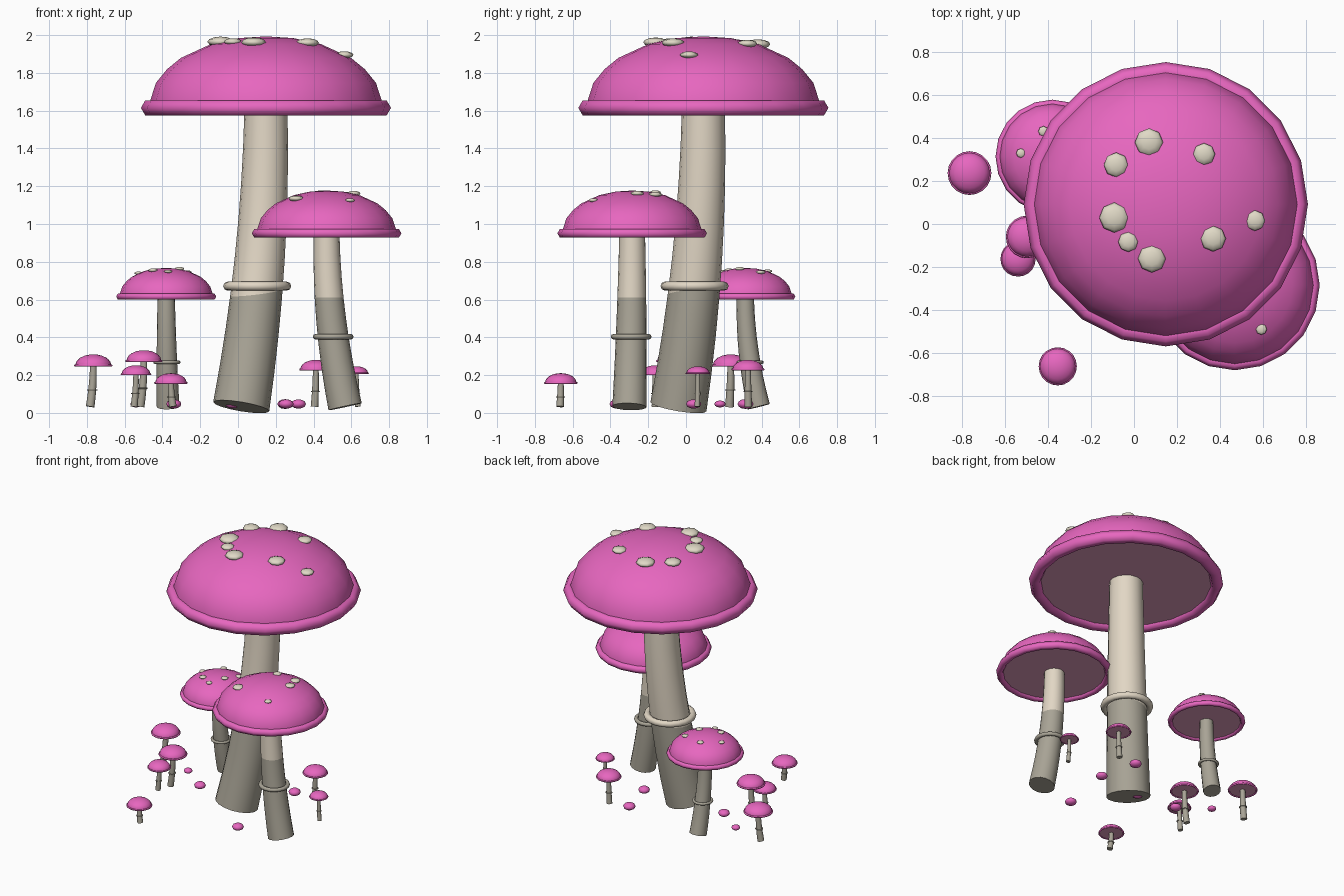
import bpy, bmesh, math
from mathutils import Vector, Matrix

if "Cube" in bpy.data.objects:
    bpy.data.objects.remove(bpy.data.objects["Cube"])


def lin(c):
    c /= 255
    return c / 12.92 if c <= 0.04045 else ((c + 0.055) / 1.055) ** 2.4


def material(name, rgb):
    m = bpy.data.materials.new(name)
    m.diffuse_color = (*[lin(c) for c in rgb], 1)
    m.use_nodes = True
    m.node_tree.nodes["Principled BSDF"].inputs["Base Color"].default_value = m.diffuse_color
    return m


PINK = material("cap pink", (232, 103, 192))
CREAM = material("stem cream", (226, 215, 197))
GREY = material("lower stem grey", (169, 164, 150))
GILL = material("gill pale pink", (225, 157, 191))
SPOT = material("spot ivory", (224, 217, 198))

SHADE_LINE = 0.61   # stems turn grey below this height
CAP_SIDES = 20


def finish(name, bm, mats, angle=45):
    bmesh.ops.recalc_face_normals(bm, faces=bm.faces)
    mesh = bpy.data.meshes.new(name)
    bm.to_mesh(mesh)
    bm.free()
    for m in mats:
        mesh.materials.append(m)
    ob = bpy.data.objects.new(name, mesh)
    bpy.context.collection.objects.link(ob)
    bpy.ops.object.select_all(action='DESELECT')
    ob.select_set(True)
    bpy.context.view_layer.objects.active = ob
    bpy.ops.object.shade_smooth_by_angle(angle=math.radians(angle))
    return ob


def grey_below(bm, co=(0, 0, SHADE_LINE), normal=(0, 0, 1)):
    bmesh.ops.bisect_plane(bm, geom=bm.verts[:] + bm.edges[:] + bm.faces[:],
                           plane_co=co, plane_no=normal)
    for f in bm.faces:
        f.material_index = int((f.calc_center_median() - Vector(co)).dot(Vector(normal)) < 0)


def bridge(bm, loops, closed=False):
    n = len(loops[0])
    pairs = list(zip(loops, loops[1:]))
    if closed:
        pairs.append((loops[-1], loops[0]))
    for a, b in pairs:
        for i in range(n):
            j = (i + 1) % n
            bm.faces.new((a[i], a[j], b[j], b[i]))


def circle(bm, centre, r, n, rot=None):
    rot = rot or Matrix.Identity(3)
    return [bm.verts.new(centre + rot @ Vector((r * math.sin(2 * math.pi * i / n),
                                                r * math.cos(2 * math.pi * i / n), 0)))
            for i in range(n)]


def torus(bm, centre, major, minor, n, m=8):
    loops = []
    for k in range(m):
        a = 2 * math.pi * k / m
        c = centre + Vector((0, 0, minor * math.sin(a)))
        loops.append(circle(bm, c, major + minor * math.cos(a), n))
    bridge(bm, loops, closed=True)


# Dome outline as (radius, height), relative to the rim radius
DOME = [(0.93, 0.04), (0.925, 0.12), (0.88, 0.26), (0.79, 0.37), (0.68, 0.46),
        (0.44, 0.57), (0.22, 0.618)]
DOME_TOP = 0.632


def dome_height(r):
    pts = DOME[1:] + [(0, DOME_TOP)]
    for (r0, h0), (r1, h1) in zip(pts, pts[1:]):
        if r1 <= r <= r0:
            return h0 + (h1 - h0) * (r0 - r) / (r0 - r1)
    return DOME[1][1]


def flat_ball(name, x, y, z, r, h, mat, n=8):
    bm = bmesh.new()
    bmesh.ops.create_uvsphere(bm, u_segments=n, v_segments=6, radius=1)
    bmesh.ops.transform(bm, matrix=Matrix.Translation((x, y, z)) @ Matrix.Diagonal((r, r, h, 1)),
                        verts=bm.verts)
    finish(name, bm, [mat], 80)


def mushroom(name, x, y, z, R, foot, spots=(), shade=((0, 0, SHADE_LINE), (0, 0, 1))):
    """z is the underside of the rim, foot is the xy of the stem base."""
    base = Vector((x, y, z))
    # cap dome
    bm = bmesh.new()
    loops = [circle(bm, base + Vector((0, 0, h * R)), r * R, CAP_SIDES) for r, h in DOME]
    bridge(bm, loops)
    tip = bm.verts.new(base + Vector((0, 0, DOME_TOP * R)))
    for i in range(CAP_SIDES):
        bm.faces.new((loops[-1][i], loops[-1][(i + 1) % CAP_SIDES], tip))
    # gills close the underside
    gills = bm.faces.new(loops[0])
    gills.material_index = 1
    finish(name + "_cap", bm, [PINK, GILL])
    # rolled rim with a six-sided section
    bm = bmesh.new()
    torus(bm, base + Vector((0, 0, 0.06 * R)), 0.932 * R, 0.068 * R, CAP_SIDES, 6)
    finish(name + "_rim", bm, [PINK], 65)

    # bent, tapering stem
    r0 = 0.227 * R
    p0 = Vector((foot[0], foot[1], 0.033))
    p2 = base + Vector((0, 0, 0.045 * R))
    p1 = Vector((x, y, (p0.z + p2.z) / 2))

    def path(t):
        return p0 * (1 - t) ** 2 + p1 * 2 * t * (1 - t) + p2 * t * t

    bm = bmesh.new()
    loops = []
    for k in range(9):
        t = k / 8
        tangent = (p1 - p0) * (1 - t) + (p2 - p1) * t
        rot = Vector((0, 0, 1)).rotation_difference(tangent).to_matrix()
        loops.append(circle(bm, path(t), r0 * (1 - 0.24 * t), 16, rot))
    bridge(bm, loops)
    bm.faces.new(loops[0])
    bm.faces.new(loops[-1])
    grey_below(bm, *shade)
    finish(name + "_stem", bm, [CREAM, GREY])
    # collar ring around the stem
    bm = bmesh.new()
    torus(bm, path(0.406), 1.04 * r0, 0.16 * r0, CAP_SIDES)
    grey_below(bm)
    finish(name + "_collar", bm, [CREAM, GREY], 60)
    # raised spots
    for i, (sx, sy, sr) in enumerate(spots):
        h = dome_height(math.hypot(sx - x, sy - y) / R) * R
        flat_ball(f"{name}_spot_{i + 1}", sx, sy, z + h + 0.003, sr, sr * 0.39, SPOT)


mushroom("large_mushroom", 0.148, 0.092, 1.575, 0.662, (0.017, -0.04), [
    (0.07, 0.38, 0.066), (-0.083, 0.275, 0.058), (0.326, 0.325, 0.052), (-0.092, 0.03, 0.07),
    (-0.027, -0.083, 0.047), (0.083, -0.161, 0.065), (0.368, -0.068, 0.06), (0.563, 0.016, 0.048)],
    ((0.095, 0.02, 0.635), (-0.12, -0.08, 1)))
mushroom("medium_mushroom", 0.469, -0.285, 0.927, 0.396, (0.567, -0.3), [
    (0.593, -0.49, 0.026), (0.308, -0.435, 0.04), (0.613, -0.258, 0.035),
    (0.59, -0.163, 0.035), (0.44, -0.163, 0.03)])
mushroom("small_mushroom", -0.38, 0.314, 0.6, 0.265, (-0.37, 0.385), [
    (-0.527, 0.33, 0.022), (-0.422, 0.432, 0.024), (-0.45, 0.227, 0.025),
    (-0.31, 0.285, 0.025), (-0.27, 0.395, 0.025), (-0.37, 0.187, 0.022)])

# sprouts: cap x, y, rim height, radius, foot x, y
SPROUTS = [(-0.766, 0.237, 0.245, 0.102, -0.783, 0.23), (-0.498, -0.06, 0.269, 0.099, -0.518, -0.06),
           (-0.54, -0.163, 0.2, 0.082, -0.55, -0.163), (-0.355, -0.663, 0.154, 0.089, -0.345, -0.667),
           (0.412, 0.328, 0.225, 0.088, 0.405, 0.33), (0.627, 0.063, 0.205, 0.066, 0.635, 0.06)]
for i, (x, y, z, R, fx, fy) in enumerate(SPROUTS):
    mushroom(f"sprout_{i + 1}", x, y, z, R, (fx, fy))

# budding caps on the ground
BUDS = [(0.25, 0.315, 0.042), (0.32, 0.04, 0.04), (0.255, -0.365, 0.04),
        (-0.34, 0.035, 0.04), (-0.54, 0.18, 0.03), (-0.03, 0.0, 0.038)]
for i, (x, y, r) in enumerate(BUDS):
    flat_ball(f"bud_{i + 1}", x, y, 0.047, r, r * 0.62, PINK, 12)
